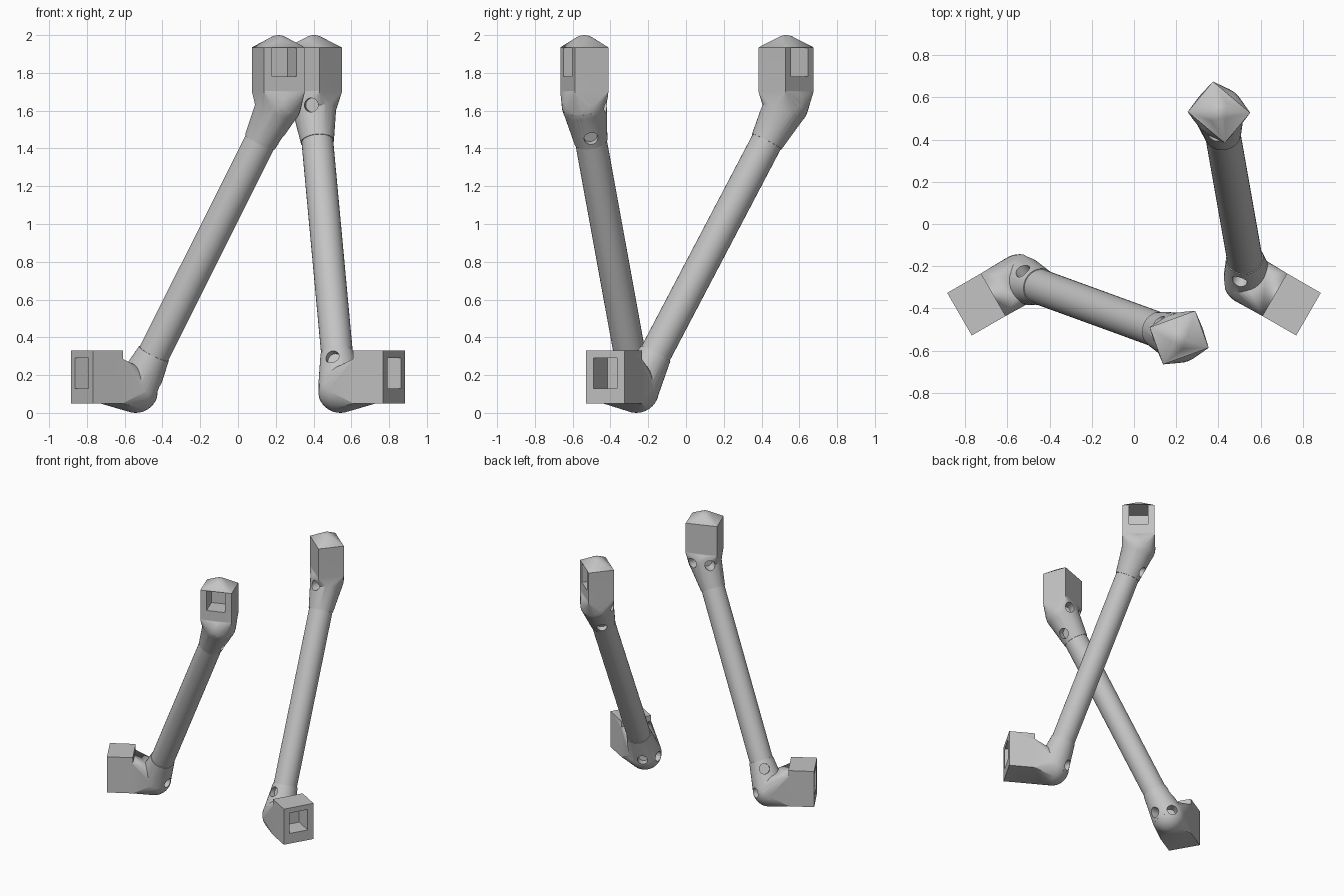
import bpy, bmesh
from math import radians, cos, sin
from mathutils import Vector

cube = bpy.data.objects.get("Cube")
if cube:
    bpy.data.objects.remove(cube, do_unlink=True)

grey = bpy.data.materials.new("plain grey")
grey.use_nodes = True
grey.diffuse_color = (0.55, 0.55, 0.55, 1)
grey.node_tree.nodes["Principled BSDF"].inputs["Base Color"].default_value = (0.55, 0.55, 0.55, 1)

RING = 0.626      # distance of the joints from the centre of the frame
BALL = 0.12       # joint radius
COLLAR = 0.22     # length of the tapered collar
HOLE = 0.037


def direction(az):
    return Vector((cos(radians(az)), sin(radians(az)), 0))


def place(az, r, t, z):
    """Point at radius r along az, shifted sideways by t, at height z."""
    return direction(az) * r + direction(az + 90) * t + Vector((0, 0.05, z))


def box(az, r0, r1, half, z0, z1):
    return [place(az, r, t, z) for r in (r0, r1) for t in (-half, half) for z in (z0, z1)]


def ball(centre, radius, rows=16, cols=32):
    pts = [centre + Vector((0, 0, s * radius)) for s in (-1, 1)]
    for i in range(1, rows):
        a = radians(180 * i / rows)
        for j in range(cols):
            pts.append(centre + direction(360 * j / cols) * sin(a) * radius
                       + Vector((0, 0, cos(a) * radius)))
    return pts


def rod(a, b, ra, rb, cols=32):
    """Rings of points at the two ends of a straight or tapered rod."""
    turn = (b - a).to_track_quat('Z', 'Y')
    return [p + turn @ (direction(360 * j / cols) * r)
            for p, r in ((a, ra), (b, rb)) for j in range(cols)]


def hull(name, pts):
    bm = bmesh.new()
    for p in pts:
        bm.verts.new(p)
    res = bmesh.ops.convex_hull(bm, input=bm.verts[:])
    bmesh.ops.delete(bm, geom=[v for v in bm.verts if not v.link_faces], context='VERTS')
    bmesh.ops.dissolve_limit(bm, angle_limit=radians(0.3), verts=bm.verts[:], edges=bm.edges[:])
    bmesh.ops.recalc_face_normals(bm, faces=bm.faces[:])
    mesh = bpy.data.meshes.new(name)
    bm.to_mesh(mesh)
    bm.free()
    mesh.materials.append(grey)
    ob = bpy.data.objects.new(name, mesh)
    bpy.context.collection.objects.link(ob)
    return ob


def activate(ob):
    bpy.ops.object.select_all(action='DESELECT')
    ob.select_set(True)
    bpy.context.view_layer.objects.active = ob


def combine(ob, pts, operation):
    other = hull("helper", pts)
    other.hide_render = True
    mod = ob.modifiers.new("combine", 'BOOLEAN')
    mod.operation = operation
    mod.solver = 'EXACT'
    mod.object = other
    activate(ob)
    bpy.ops.object.modifier_apply(modifier=mod.name)
    bpy.data.objects.remove(other, do_unlink=True)


def smooth(ob):
    activate(ob)
    bpy.ops.object.shade_smooth_by_angle(angle=radians(25))


def finish_joint(ob, node, axis, face_az, hole_az, pocket):
    # tapered collar that takes the tube
    combine(ob, rod(node, node + axis * COLLAR, BALL, 0.088), 'UNION')
    # square socket
    combine(ob, pocket, 'DIFFERENCE')
    # two holes in the back of the ball, one in the collar
    normals = [(node, direction(face_az + 180 + s * 33)) for s in (-1, 1)]
    n = direction(hole_az)
    n = (n - axis * n.dot(axis)).normalized()
    normals.append((node + axis * 0.155, n))
    for start, n in normals:
        combine(ob, rod(start + n * 0.055, start + n * 0.2, HOLE, HOLE), 'DIFFERENCE')
    smooth(ob)


for side, spin in (("right", 0), ("left", 120)):
    foot_az, top_az = 210 + spin, -70 + spin
    low = place(foot_az, RING, 0, BALL)
    high = place(top_az, RING, 0, 1.63)
    axis = (high - low).normalized()

    # long tube
    tube = hull(side + "_tube", rod(low + axis * 0.21, high - axis * 0.21, 0.084, 0.084))
    smooth(tube)

    # foot: rounded elbow running into a square block
    foot = hull(side + "_foot_joint",
                ball(low, BALL) + box(foot_az, 0.77, 0.775, 0.1165, 0.05, 0.285))
    combine(foot, box(foot_az, 0.77, 0.955, 0.1165, 0.05, 0.33), 'UNION')
    finish_joint(foot, low, axis, foot_az, 135 + spin,
                 box(foot_az, 0.81, 1.1, 0.071, 0.13, 0.29))

    # head: rounded elbow below an upright block with a blunt peak
    r0, r1 = RING - 0.0935, RING + 0.0935
    head = hull(side + "_head_joint",
                ball(high, BALL) + box(top_az, r0, r1, 0.115, 1.70, 1.705))
    combine(head, box(top_az, r0, r1, 0.115, 1.695, 1.935)
            + ball(place(top_az, RING, 0, 1.92), 0.08), 'UNION')
    finish_joint(head, high, -axis, top_az, 2 + spin,
                 box(top_az, r1 - 0.14, r1 + 0.2, 0.069, 1.78, 1.932))
